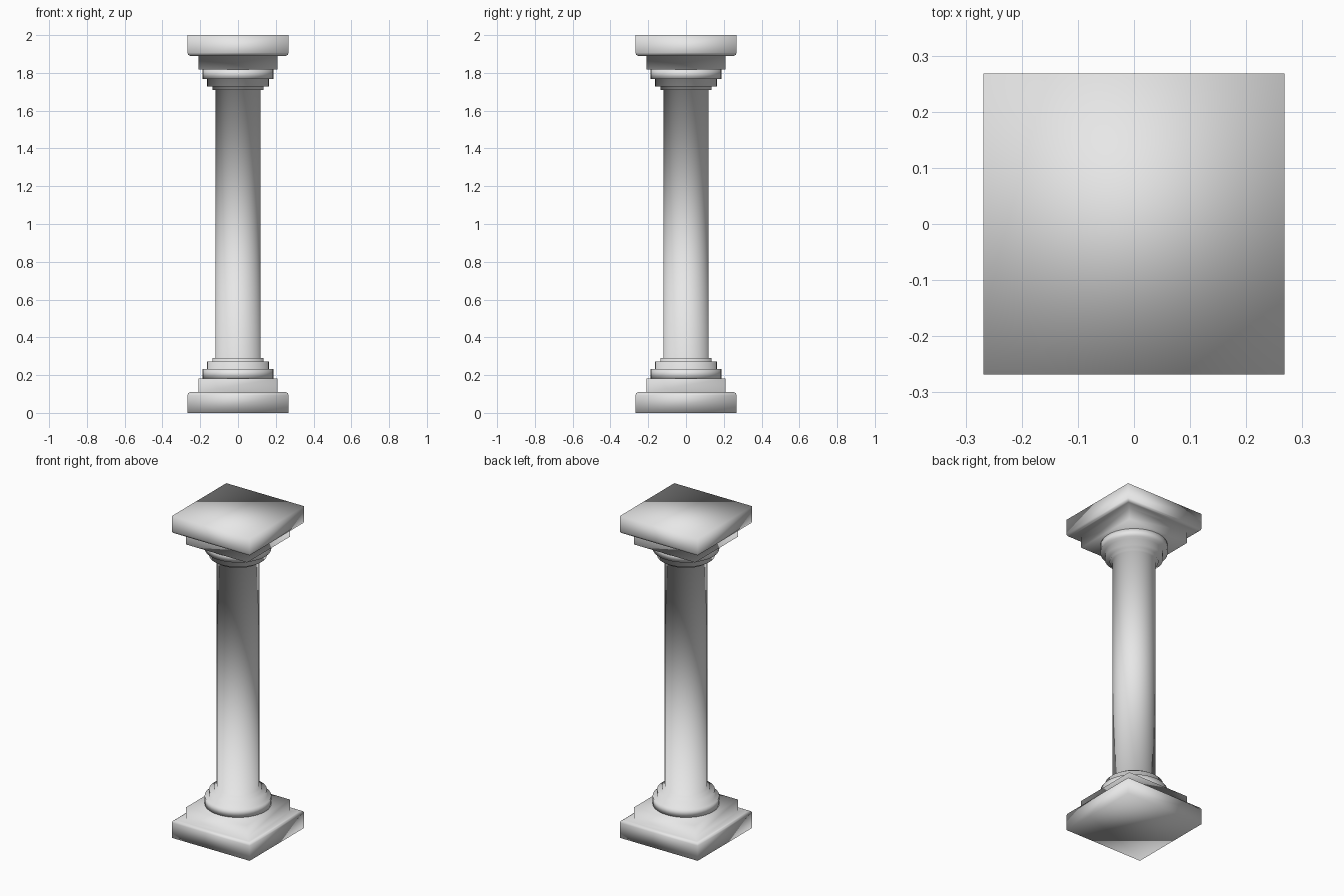
import bpy, bmesh, math

HEIGHT = 2.0

cube = bpy.data.objects.get("Cube")
if cube:
    bpy.data.objects.remove(cube, do_unlink=True)

# Pale stone used on every part
stone = bpy.data.materials.new("pale_grey_stone")
stone.use_nodes = True
stone.diffuse_color = (0.8, 0.8, 0.8, 1)
stone.node_tree.nodes["Principled BSDF"].inputs["Base Color"].default_value = (0.8, 0.8, 0.8, 1)


def stacked_solid(name, profile, sides):
    """Closed solid from (apothem or radius, height) pairs; four sides give a square."""
    square = sides == 4
    grow = math.sqrt(2) if square else 1
    turn = math.pi / 4 if square else 0
    bm = bmesh.new()
    rings = []
    for radius, z in profile:
        angles = [turn + math.tau * i / sides for i in range(sides)]
        rings.append([bm.verts.new((radius * grow * math.cos(a),
                                    radius * grow * math.sin(a), z)) for a in angles])
    for low, high in zip(rings, rings[1:]):
        for i in range(sides):
            j = (i + 1) % sides
            bm.faces.new((low[i], low[j], high[j], high[i]))
    bm.faces.new(rings[0])
    bm.faces.new(rings[-1])
    bmesh.ops.recalc_face_normals(bm, faces=bm.faces)
    for face in bm.faces:
        face.smooth = True
    mesh = bpy.data.meshes.new(name)
    bm.to_mesh(mesh)
    bm.free()
    mesh.materials.append(stone)
    obj = bpy.data.objects.new(name, mesh)
    bpy.context.collection.objects.link(obj)
    return obj


def flipped(profile):
    return [(r, HEIGHT - z) for r, z in reversed(profile)]


# Stepped square plinth, repeated upside down as the capital slab
plinth = [(0.268, 0), (0.268, 0.093), (0.264, 0.104), (0.253, 0.11),
          (0.21, 0.11), (0.21, 0.183)]
stacked_solid("square_plinth", plinth, 4)
stacked_solid("square_capital", flipped(plinth), 4)

# Round shaft with three stepped mouldings at each end
mouldings = [(0.188, 0.18), (0.188, 0.232), (0.163, 0.232), (0.163, 0.272),
             (0.136, 0.272), (0.136, 0.29), (0.12, 0.29)]
stacked_solid("shaft_and_mouldings", mouldings + flipped(mouldings), 40)
